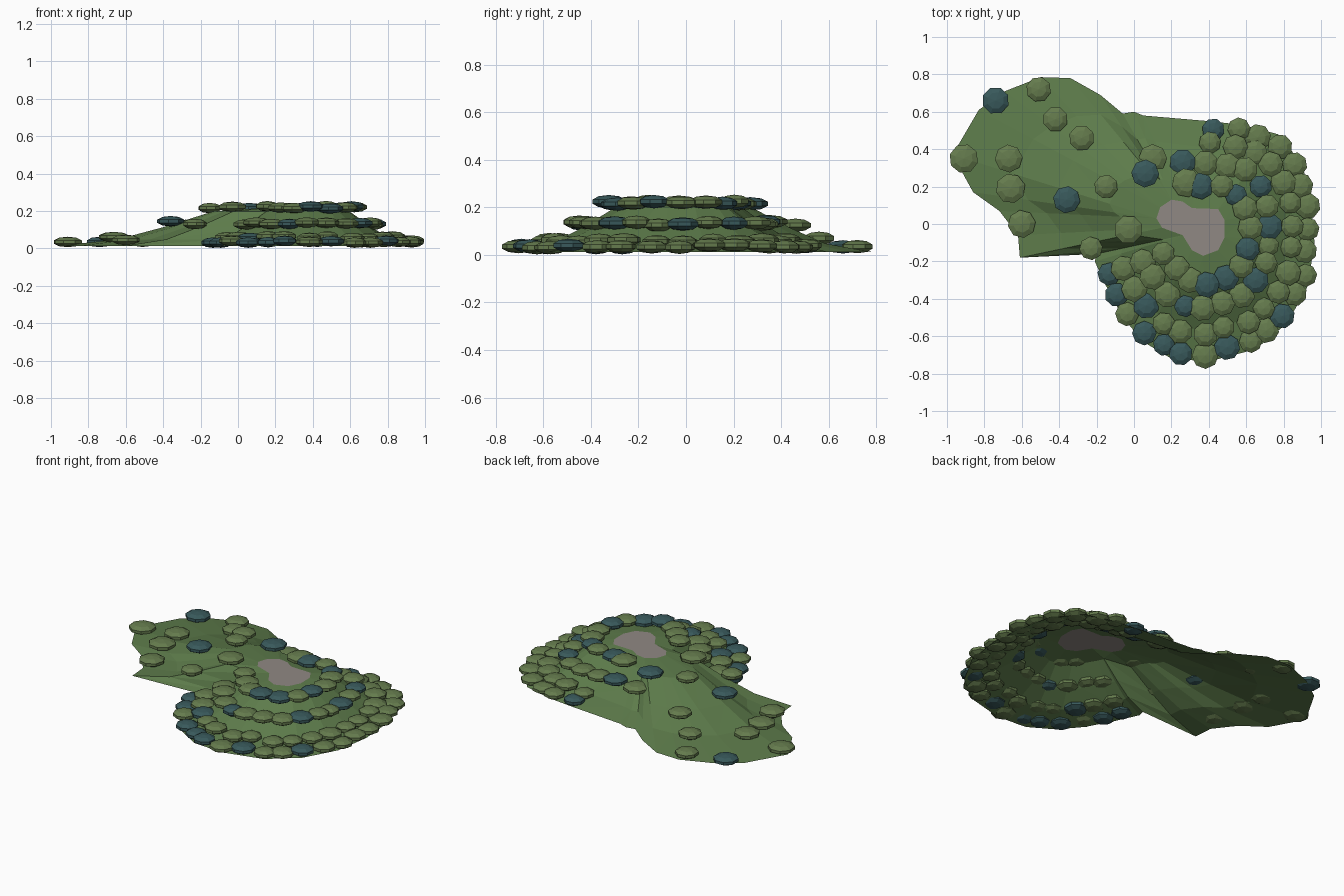
import bpy, bmesh, math, random
from mathutils import Vector

if "Cube" in bpy.data.objects:
    bpy.data.objects.remove(bpy.data.objects["Cube"])

random.seed(4)

def material(name, rgb):
    m = bpy.data.materials.new(name)
    m.diffuse_color = (*rgb, 1)
    m.use_nodes = True
    m.node_tree.nodes["Principled BSDF"].inputs["Base Color"].default_value = m.diffuse_color
    return m

GRASS = material("grass", (0.11, 0.20, 0.07))
ROCK = material("rock", (0.28, 0.25, 0.23))
LEAF = material("leaf_green", (0.13, 0.20, 0.075))
TEAL = material("leaf_teal", (0.04, 0.10, 0.105))

# Foot outline of the hill, clockwise from the front-left spur
foot = [(-0.61, -0.18), (-0.62, -0.06), (-0.72, 0.07), (-0.86, 0.17), (-0.97, 0.37),
        (-0.83, 0.61), (-0.69, 0.71), (-0.5, 0.785), (-0.34, 0.78), (-0.18, 0.69),
        (-0.06, 0.59), (0.0, 0.60), (0.05, 0.58), (0.4, 0.55), (0.58, 0.53),
        (0.77, 0.48), (0.9, 0.32), (0.95, 0.1), (0.965, -0.1), (0.93, -0.33),
        (0.82, -0.53), (0.65, -0.67), (0.4, -0.735), (0.2, -0.72), (0.05, -0.63),
        (-0.06, -0.5), (-0.15, -0.33), (-0.21, -0.2), (-0.2, -0.16)]
# Outline of the bare summit
summit = [(0.12, 0.03), (0.14, 0.09), (0.2, 0.13), (0.26, 0.12), (0.31, 0.085),
          (0.45, 0.08), (0.485, 0.02), (0.485, -0.07), (0.45, -0.14), (0.37, -0.17),
          (0.31, -0.14), (0.26, -0.06), (0.15, -0.02)]
# which summit corner each foot point runs up to
link = [12, 12, 0, 0, 0, 1, 1, 1, 2, 2, 2, 2, 3, 4, 5, 5, 5, 6, 7, 7, 8, 8, 9, 9, 10, 10, 11, 11, 11]
# Slope profile: fraction from summit to foot, height
profile = [(0, 0.215), (0.23, 0.198), (0.48, 0.112), (0.7, 0.048), (1, 0.012)]

def contour(f):
    return [Vector(summit[k]).lerp(Vector(p), f) for p, k in zip(foot, link)]

# Hill shell, open below
bm = bmesh.new()
cap = [bm.verts.new((x, y, 0.215)) for x, y in summit]
rings = [[cap[k] for k in link]]
for f, z in profile[1:]:
    rings.append([bm.verts.new((p.x, p.y, z)) for p in contour(f)])
n = len(foot)

def face(*vs):
    vs = list(dict.fromkeys(vs))
    if len(vs) > 2:
        return bm.faces.new(vs)

for a, b in zip(rings, rings[1:]):
    for i in range(n):
        j = (i + 1) % n
        if a is rings[0]:
            # fan across any skipped summit corners
            k, e = link[i], link[j]
            while k != e:
                k2 = (k + 1) % len(cap)
                face(cap[k], cap[k2], b[i])
                k = k2
            face(cap[e], b[j], b[i])
        else:
            face(a[i], a[j], b[j])
            face(a[i], b[j], b[i])
top = bm.faces.new(cap)
top.material_index = 1
bmesh.ops.recalc_face_normals(bm, faces=bm.faces)
top.normal_update()
if top.normal.z < 0:
    bmesh.ops.reverse_faces(bm, faces=bm.faces)
bmesh.ops.triangulate(bm, faces=[top])
hill_mesh = bpy.data.meshes.new("hill")
bm.to_mesh(hill_mesh)
bm.free()
hill_mesh.materials.append(GRASS)
hill_mesh.materials.append(ROCK)
bpy.context.collection.objects.link(bpy.data.objects.new("hill", hill_mesh))

# Faceted tree crowns, sharing two meshes
def crown_mesh(name, mat):
    b = bmesh.new()
    bmesh.ops.create_uvsphere(b, u_segments=8, v_segments=5, radius=1)
    me = bpy.data.meshes.new(name)
    b.to_mesh(me)
    b.free()
    me.materials.append(mat)
    return me

crowns = [crown_mesh("green_crown", LEAF), crown_mesh("teal_crown", TEAL)]

def tree(x, y, z, r):
    ob = bpy.data.objects.new("tree_crown", crowns[random.random() < 0.3])
    ob.location = (x, y, z)
    ob.scale = (r, r, 0.028)
    ob.rotation_euler.z = random.uniform(0, math.pi)
    bpy.context.collection.objects.link(ob)

# Dense rows of trees along the contours on the right-hand side
def row(f, z, count):
    pts = contour(f)[13:28]
    seg = [(q - p).length for p, q in zip(pts, pts[1:])]
    for i in range(count):
        d, k = sum(seg) * (i + 0.3) / count, 0
        while d > seg[k]:
            d -= seg[k]
            k += 1
        p = pts[k].lerp(pts[k + 1], d / seg[k])
        tree(p.x + random.uniform(-.012, .012), p.y + random.uniform(-.012, .012),
             z + random.uniform(-.005, .008), random.uniform(0.062, 0.076))

row(0.93, 0.035, 22)
row(0.74, 0.058, 19)
row(0.5, 0.13, 16)
row(0.27, 0.218, 12)

# Scattered trees on the open left-hand slope
for x, y, z in [(-0.74, 0.66, 0.034), (-0.51, 0.72, 0.035), (-0.42, 0.56, 0.07),
                (-0.28, 0.46, 0.125), (-0.91, 0.35, 0.034), (-0.67, 0.35, 0.06),
                (-0.66, 0.19, 0.06), (-0.6, 0.0, 0.045), (-0.36, 0.13, 0.145),
                (-0.15, 0.2, 0.215), (0.06, 0.27, 0.215), (0.1, 0.35, 0.14),
                (-0.03, -0.03, 0.222), (-0.23, -0.13, 0.13), (0.26, 0.33, 0.14),
                (0.28, 0.22, 0.215)]:
    tree(x, y, z, random.uniform(0.066, 0.084))
